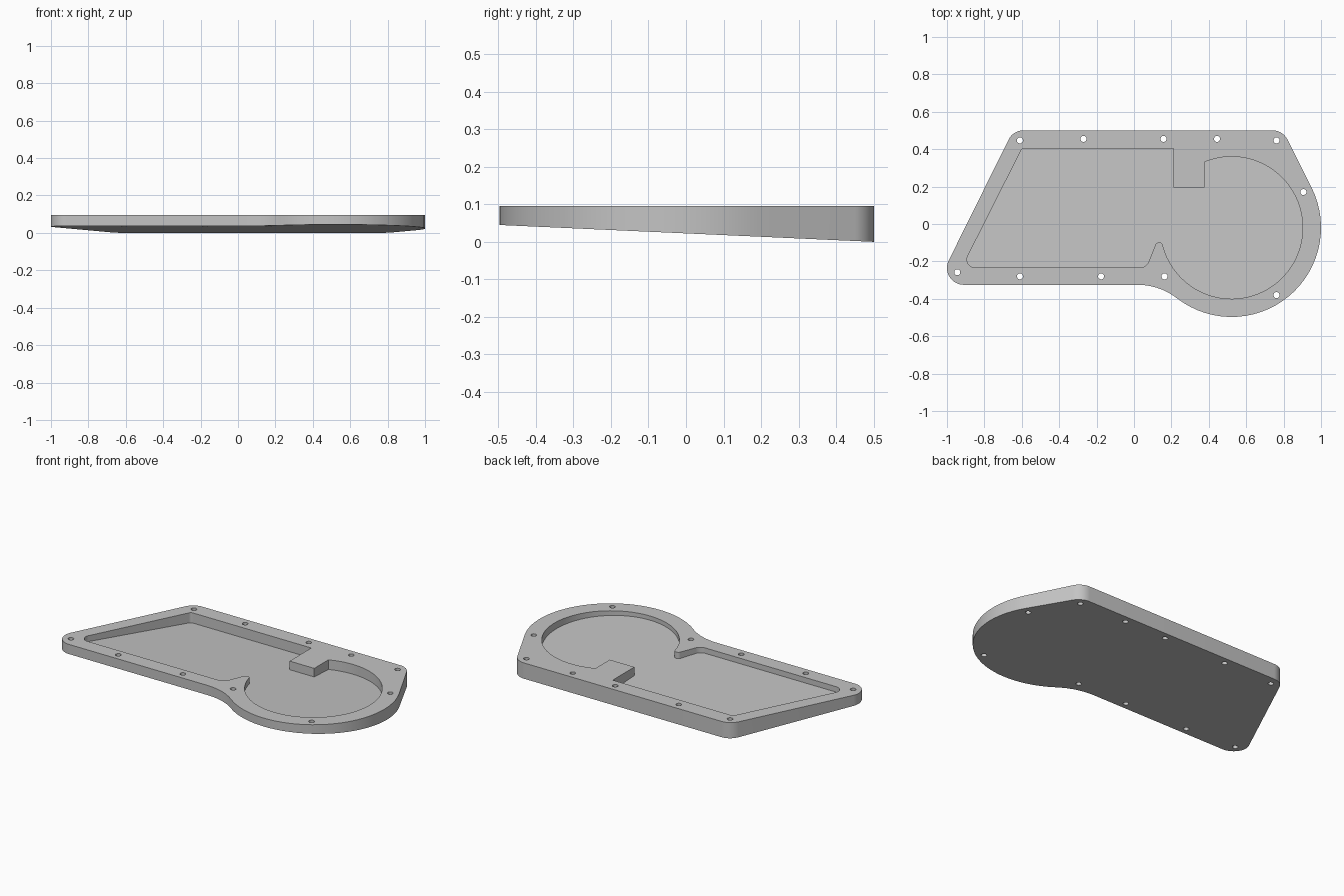
import bpy, bmesh
from math import sin, cos, radians

old = bpy.data.objects.get("Cube")
if old:
    bpy.data.objects.remove(old, do_unlink=True)

TOP = 0.096       # level upper face
FLOOR = 0.03      # thickness under the pocket
HOLE_R = 0.016

grey = bpy.data.materials.new("plain grey")
grey.use_nodes = True
colour = (0.55, 0.55, 0.55, 1)
grey.diffuse_color = colour
grey.node_tree.nodes["Principled BSDF"].inputs["Base Color"].default_value = colour


def underside(y):
    """Height of the sloping underside."""
    return 0.0225 - 0.045 * y


def arc(cx, cy, r, start, end):
    """Points on an arc, angles in degrees."""
    n = max(4, int(abs(end - start) / 5))
    angles = [radians(start + (end - start) * i / n) for i in range(n + 1)]
    return [(cx + r * cos(a), cy + r * sin(a)) for a in angles]


def prism(name, outline, bottom, top):
    """Solid between a bottom height function and a level top."""
    bm = bmesh.new()
    low = [bm.verts.new((x, y, bottom(y))) for x, y in outline]
    high = [bm.verts.new((x, y, top)) for x, y in outline]
    bm.faces.new(low)
    bm.faces.new(high)
    for i in range(len(low)):
        j = (i + 1) % len(low)
        bm.faces.new((low[i], low[j], high[j], high[i]))
    bmesh.ops.recalc_face_normals(bm, faces=bm.faces)
    mesh = bpy.data.meshes.new(name)
    bm.to_mesh(mesh)
    bm.free()
    mesh.materials.append(grey)
    obj = bpy.data.objects.new(name, mesh)
    bpy.context.collection.objects.link(obj)
    return obj


def cut(target, cutter):
    """Subtract the cutter, then discard it."""
    cutter.hide_render = True
    mod = target.modifiers.new("cut", "BOOLEAN")
    mod.operation = "DIFFERENCE"
    mod.solver = "EXACT"
    mod.object = cutter
    bpy.context.view_layer.objects.active = target
    bpy.ops.object.modifier_apply(modifier=mod.name)
    bpy.data.objects.remove(cutter, do_unlink=True)


# Outer body, clockwise from the front right corner
body_outline = (
    arc(-0.91, -0.235, 0.09, 270, 153.4)
    + arc(-0.59, 0.411, 0.09, 153.4, 90)
    + arc(0.74, 0.411, 0.09, 90, 26.6)
    + arc(0.522, -0.019, 0.478, 26.6, -127.9)
    + arc(0.02, -0.665, 0.34, 52.1, 90)[1:]
)
body = prism("case_bottom", body_outline, underside, TOP)

# Pocket with a square tab at the back and a rounded spur at the front
pocket_outline = (
    arc(-0.85, -0.19, 0.043, 270, 153.4)
    + arc(-0.585, 0.382, 0.022, 153.4, 90)
    + [(0.211, 0.404), (0.211, 0.195), (0.377, 0.195)]
    + arc(0.522, -0.02, 0.38, 112.4, -165.5)
    + arc(0.134, -0.119, 0.021, 15, 153.4)
    + arc(0.032, -0.183, 0.05, -26.6, -90)
)
cut(body, prism("pocket_cutter", pocket_outline,
                lambda y: underside(y) + FLOOR, TOP + 0.1))

# Screw holes through the rim
holes = [(-0.61, 0.447), (-0.27, 0.455), (0.158, 0.455), (0.444, 0.455),
         (0.762, 0.447), (0.906, 0.171), (0.762, -0.38), (0.163, -0.28),
         (-0.176, -0.28), (-0.61, -0.28), (-0.945, -0.258)]
for x, y in holes:
    cut(body, prism("hole_cutter", arc(x, y, HOLE_R, 0, 360)[:-1],
                    lambda _: -0.1, TOP + 0.1))

# Smooth curved walls, sharp rims
bpy.ops.object.select_all(action="DESELECT")
body.select_set(True)
bpy.context.view_layer.objects.active = body
bpy.ops.object.shade_smooth_by_angle(angle=radians(30))
